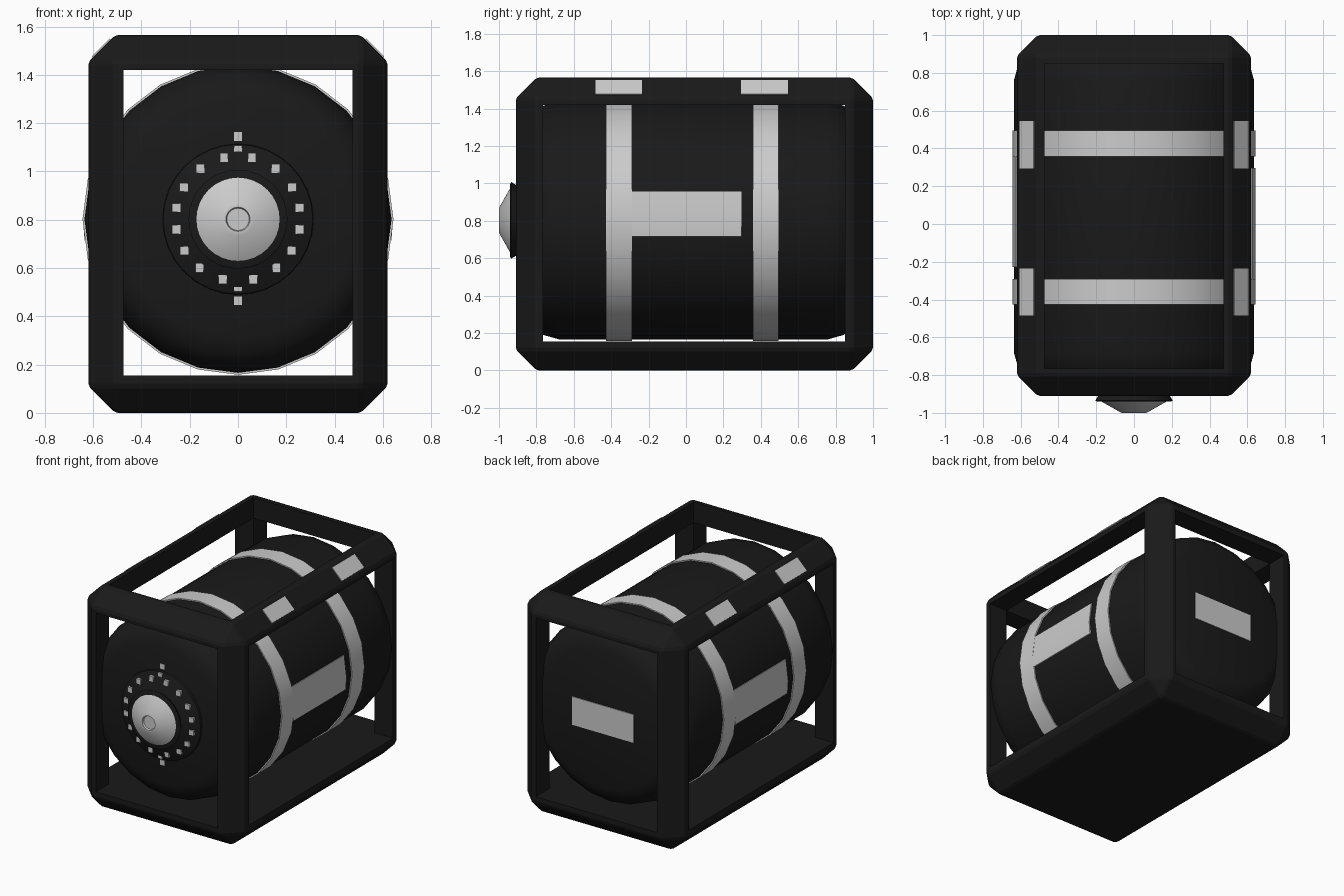
import bpy, bmesh
from math import sin, cos, radians, pi
from mathutils import Matrix, Vector

if "Cube" in bpy.data.objects:
    bpy.data.objects.remove(bpy.data.objects["Cube"])

CZ = 0.802  # height of the drum axis

black = bpy.data.materials.new("black")
black.diffuse_color = (0.01, 0.01, 0.01, 1)
black.use_nodes = True
black.node_tree.nodes["Principled BSDF"].inputs["Base Color"].default_value = black.diffuse_color


def finish(bm, name, mat=None, smooth=None):
    bmesh.ops.recalc_face_normals(bm, faces=bm.faces)
    me = bpy.data.meshes.new(name)
    bm.to_mesh(me)
    bm.free()
    ob = bpy.data.objects.new(name, me)
    bpy.context.collection.objects.link(ob)
    if mat:
        me.materials.append(mat)
    if smooth:
        bpy.ops.object.select_all(action='DESELECT')
        ob.select_set(True)
        bpy.context.view_layer.objects.active = ob
        bpy.ops.object.shade_smooth_by_angle(angle=radians(smooth))
    return ob


def add_box(bm, lo, hi, rot=Matrix()):
    lo, hi = Vector(lo), Vector(hi)
    m = Matrix.Translation((lo + hi) / 2) @ rot @ Matrix.Diagonal((*(hi - lo), 1))
    return bmesh.ops.create_cube(bm, size=1, matrix=m)


def box(name, lo, hi, mat=None, rot=Matrix()):
    bm = bmesh.new()
    add_box(bm, lo, hi, rot)
    return finish(bm, name, mat)


def lathe(name, profile, angles, mat=None, closed=False, full=True, smooth=30):
    """Turn (radius, y) points round the drum axis; closed = ring-shaped section."""
    bm = bmesh.new()
    rings = [[bm.verts.new((r * cos(a), y, CZ + r * sin(a))) for r, y in profile]
             for a in angles]
    n, k = len(rings), len(profile)
    for i in range(n if full else n - 1):
        p, q = rings[i], rings[(i + 1) % n]
        for j in range(k if closed else k - 1):
            l = (j + 1) % k
            bm.faces.new((p[j], p[l], q[l], q[j]))
    if not full:
        bm.faces.new(rings[0])
        bm.faces.new(rings[-1])
    elif not closed:
        bm.faces.new([r[0] for r in rings])
        bm.faces.new([r[-1] for r in rings])
    return finish(bm, name, mat, smooth)


def turn(n):
    return [2 * pi * i / n for i in range(n)]


# Chamfered cage: one bevelled box with openings cut through it
bm = bmesh.new()
add_box(bm, (-0.62, -0.91, 0), (0.62, 1.0, 1.565))
bmesh.ops.bevel(bm, geom=bm.edges[:], offset=0.11, segments=1, affect='EDGES')
bmesh.ops.bevel(bm, geom=bm.edges[:], offset=0.012, segments=1, affect='EDGES')
cage = finish(bm, "cage", black)
openings = [((-0.475, -2, 0.155), (0.475, 2, 1.42)),
            ((-2, -0.765, 0.155), (2, 0.85, 1.42)),
            ((-0.475, -0.765, 0.155), (0.475, 0.85, 2))]
for lo, hi in openings:
    cutter = box("opening_cutter", lo, hi, black)
    cutter.hide_render = True
    mod = cage.modifiers.new("opening", 'BOOLEAN')
    mod.operation, mod.solver, mod.object = 'DIFFERENCE', 'EXACT', cutter
    bpy.context.view_layer.objects.active = cage
    bpy.ops.object.modifier_apply(modifier=mod.name)
    bpy.data.objects.remove(cutter)

# Drum with rounded ends
lathe("drum", [(0.49, -0.845), (0.56, -0.82), (0.612, -0.765), (0.636, -0.68),
               (0.636, 0.76), (0.612, 0.845), (0.56, 0.9), (0.49, 0.925)],
      turn(24), black)

# Light straps round the drum
for name, y0, y1 in (("front_strap", -0.427, -0.29), ("rear_strap", 0.357, 0.495)):
    lathe(name, [(0.62, y0), (0.644, y0), (0.644, y1), (0.62, y1)], turn(24), closed=True)

# Curved side plates, each touching the strap on its own left
for name, y0, y1, degs in (("right_plate", -0.29, 0.297, (-7.8, 0, 13.8)),
                           ("left_plate", -0.227, 0.357, (166.2, 180, 187.8))):
    lathe(name, [(0.61, y0), (0.642, y0), (0.642, y1), (0.61, y1)],
          [radians(d) for d in degs], closed=True, full=False)

# Rear plate
box("rear_plate", (-0.24, 0.91, 0.7), (0.24, 0.93, 0.9))

# Markers on the chamfers of the top rails
for side, s in (("right", 1), ("left", -1)):
    rot = Matrix.Rotation(radians(45 * s), 4, 'Y')
    for y in (-0.36, 0.42):
        c = Vector((0.566 * s, y, 1.511))
        h = Vector((0.053, 0.125, 0.004))
        box(side + "_rail_marker", c - h, c + h, rot=rot)

# Dial base on the drum front
lathe("dial_base", [(0.315, -0.83), (0.31, -0.86), (0.25, -0.885), (0.19, -0.91),
                    (0.205, -0.935), (0.195, -0.94), (0.1, -0.94)], turn(32), black)

# Conical knob with a recessed centre
lathe("knob", [(0.178, -0.93), (0.176, -0.938), (0.066, -1.0), (0.05, -1.0),
               (0.046, -0.988)], turn(32))

# Square tick marks round the dial
bm = bmesh.new()
spots = [(0, 0.285, -0.872), (0, 0.34, -0.848), (0, -0.285, -0.872), (0, -0.34, -0.848)]
for deg in (13, 37, 60, 80, 100, 121, 142, 166):
    for s in (1, -1):
        a = radians(deg)
        spots.append((0.26 * s * sin(a), 0.26 * cos(a), -0.89))
for x, z, y in spots:
    z += 0.805
    add_box(bm, (x - 0.017, y, z - 0.018), (x + 0.017, y + 0.03, z + 0.018))
finish(bm, "dial_ticks")
